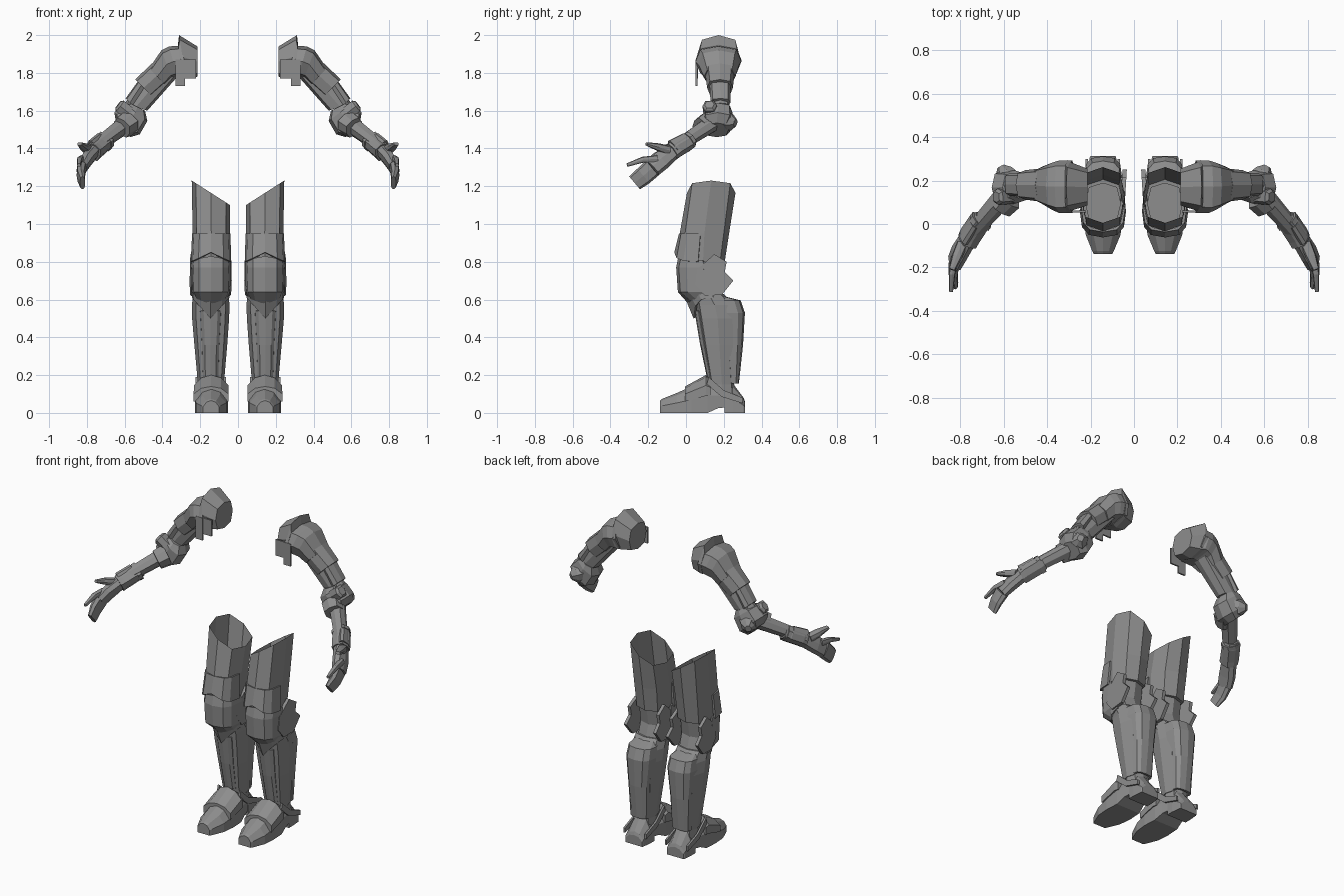
import bpy, bmesh, math
from mathutils import Vector as V

steel = bpy.data.materials.new("steel_grey")
steel.diffuse_color = (0.27, 0.27, 0.27, 1)

FULL = [i * 45 for i in range(8)]
FRONT = [180 + i * 30 for i in range(7)]
BACK = [i * 30 for i in range(7)]


def make(name, bm, thick=0):
    """Finish a part: outward normals, grey material, mirrored to the other side."""
    bmesh.ops.recalc_face_normals(bm, faces=bm.faces)
    me = bpy.data.meshes.new(name)
    bm.to_mesh(me)
    bm.free()
    me.materials.append(steel)
    ob = bpy.data.objects.new(name, me)
    bpy.context.collection.objects.link(ob)
    if thick:
        s = ob.modifiers.new("thickness", 'SOLIDIFY')
        s.thickness, s.offset = thick, -1
    ob.modifiers.new("other_side", 'MIRROR').use_mirror_merge = False
    return ob


def loft(name, rings, loop=True, cap=(1, 1), thick=0):
    """Skin a list of point rings."""
    bm = bmesh.new()
    vs = [[bm.verts.new(p) for p in r] for r in rings]
    n = len(vs[0])
    for a, b in zip(vs, vs[1:]):
        for i in range(n if loop else n - 1):
            j = (i + 1) % n
            bm.faces.new((a[i], a[j], b[j], b[i]))
    if loop and cap[0]:
        bm.faces.new(vs[0])
    if loop and cap[1]:
        bm.faces.new(vs[-1])
    return make(name, bm, thick)


def oval(c, u, v, angles=FULL, p=0.7):
    """Boxy oval around c with half axes u and v."""
    out = []
    for a in angles:
        co, si = math.cos(math.radians(a)), math.sin(math.radians(a))
        out.append(V(c) + V(u) * math.copysign(abs(co) ** p, co)
                   + V(v) * math.copysign(abs(si) ** p, si))
    return out


def leg_ring(z, x0, x1, y0, y1, dz=0, tilt=0, angles=FULL):
    """Level ring; dz lifts both sides, tilt lifts the outer side."""
    xm, hw = (x0 + x1) / 2, (x1 - x0) / 2
    pts = oval((xm, (y0 + y1) / 2, z), (hw, 0, 0), (0, (y1 - y0) / 2, 0), angles)
    for q in pts:
        k = (q.x - xm) / hw
        q.z += dz * abs(k) + tilt * k
    return pts


def leg(name, rows, angles=FULL, cap=(1, 1), thick=0):
    loft(name, [leg_ring(*r, angles=angles) for r in rows], angles is FULL, cap, thick)


def arm(name, rows, cap=(1, 1)):
    """Rows give top x,z, bottom x,z and the y range of each section."""
    rings = []
    for tx, tz, bx, bz, y0, y1 in rows:
        rings.append(oval(((tx + bx) / 2, (y0 + y1) / 2, (tz + bz) / 2),
                          (0, (y1 - y0) / 2, 0), ((tx - bx) / 2, 0, (tz - bz) / 2)))
    loft(name, rings, cap=cap)


def limb(name, rows, side=(1, 0, 0.3), angles=FULL):
    """Rows give a centre, the half width along side and the half width across."""
    d = (V(rows[-1][0]) - V(rows[0][0])).normalized()
    u = (V(side) - d * V(side).dot(d)).normalized()
    w = d.cross(u)
    loft(name, [oval(c, u * a, w * b, angles) for c, a, b in rows])


def plate(name, pts, x_of, t):
    """Side plate from a y,z outline, x given by a rule."""
    bm = bmesh.new()
    a = [bm.verts.new((x_of(y), y, z)) for y, z in pts]
    b = [bm.verts.new((x_of(y) + t, y, z)) for y, z in pts]
    bm.faces.new(a)
    bm.faces.new(b)
    for i in range(len(a)):
        j = (i + 1) % len(a)
        bm.faces.new((a[i], a[j], b[j], b[i]))
    make(name, bm)


# ---- legs ----
leg("thigh", [(1.165, .042, .245, .005, .262, 0, .065), (.95, .043, .24, -.033, .228),
              (.80, .05, .235, -.025, .205)], cap=(0, 1))
leg("thigh_lower_plate", [(.95, .04, .243, -.037, .19), (.85, .036, .25, -.062, .19, -.05)],
    FRONT, thick=.012)
leg("knee_joint", [(.82, .06, .225, 0, .19), (.70, .06, .225, .02, .17),
                   (.60, .06, .225, .05, .20)])
leg("knee_cap", [(.83, .042, .244, -.04, .22, -.02), (.77, .038, .248, -.052, .24),
                 (.64, .042, .244, -.043, .23), (.575, .06, .225, .015, .21, .03)],
    FRONT, thick=.012)
leg("knee_v_strap", [(.585, .05, .24, .005, .25, .09), (.50, .045, .245, .04, .25, .11)],
    FRONT, thick=.012)

# Winged plates on both sides of the knee
WING = [(.06, .76), (.15, .84), (.215, .80), (.205, .745), (.25, .70), (.19, .625),
        (.10, .62), (.05, .68)]
plate("knee_wing_outer", WING, lambda y: .222 + .06 * y, .02)
plate("knee_wing_inner", WING, lambda y: .068 - .06 * y, -.02)

leg("shin", [(.63, .05, .24, .04, .20), (.57, .045, .243, .05, .255),
             (.50, .047, .243, .06, .275), (.36, .057, .231, .085, .268),
             (.15, .075, .212, .125, .255)])
leg("shin_ridge_plate", [(.54, .085, .205, .045, .15), (.36, .095, .195, .075, .18),
                         (.19, .10, .19, .11, .20)], FRONT, thick=.01)
leg("calf_plate", [(.615, .08, .21, .17, .21), (.595, .06, .225, .11, .29),
                   (.53, .055, .23, .12, .312), (.36, .075, .215, .15, .302),
                   (.155, .085, .205, .20, .28)], BACK, thick=.015)


# ---- feet ----
def foot(name, rows):
    """Rows give y, x range, floor z and ridge z."""
    rings = []
    for y, x0, x1, b, t in rows:
        w, h = x1 - x0, t - b
        rings.append([V((x0 + w * i, y, b + h * k)) for i, k in
                      ((0, 0), (0, .5), (.22, .88), (.5, 1), (.78, .88), (1, .5), (1, 0))])
    loft(name, rings)


foot("foot", [(-.138, .10, .185, 0, .065), (-.125, .093, .192, 0, .075),
              (-.05, .062, .222, 0, .105), (.03, .053, .228, 0, .14),
              (.115, .058, .223, 0, .185), (.17, .07, .215, .025, .16),
              (.22, .08, .208, .03, .14)])
foot("heel", [(.205, .075, .21, 0, .14), (.245, .075, .21, 0, .16),
              (.305, .082, .205, 0, .08), (.312, .085, .20, 0, .06)])
foot("instep_plate", [(-.005, .05, .235, .06, .14), (.105, .05, .233, .09, .20),
                      (.13, .055, .228, .09, .18)])
leg("ankle", [(.22, .08, .208, .125, .25), (.09, .08, .208, .12, .26)])
plate("ankle_strap_outer", [(.12, .19), (.20, .12), (.30, .08), (.30, .05), (.19, .085),
                            (.11, .15)], lambda y: .212, .012)
plate("ankle_strap_inner", [(.12, .19), (.20, .12), (.30, .08), (.30, .05), (.19, .085),
                            (.11, .15)], lambda y: .076, -.012)

# ---- shoulders and upper arms ----
arm("shoulder_collar", [(.215, 1.94, .215, 1.78, .085, .255), (.312, 2.0, .275, 1.77, .06, .285),
                        (.318, 1.95, .30, 1.78, .05, .295)])
arm("shoulder_guard", [(.30, 1.945, .27, 1.79, .052, .293), (.365, 1.94, .32, 1.78, .05, .293),
                       (.405, 1.92, .35, 1.77, .065, .282), (.47, 1.825, .385, 1.735, .095, .262)])
arm("upper_arm_plate", [(.455, 1.85, .36, 1.76, .10, .258), (.545, 1.765, .455, 1.675, .112, .248),
                        (.535, 1.755, .46, 1.68, .12, .24)])
arm("upper_arm", [(.42, 1.86, .325, 1.775, .12, .24), (.60, 1.64, .48, 1.60, .135, .23)])
arm("upper_arm_outer_plate", [(.53, 1.755, .49, 1.72, .125, .235),
                              (.595, 1.665, .55, 1.62, .13, .235)])


def box(name, x0, x1, y0, y1, z0, z1):
    bm = bmesh.new()
    bmesh.ops.create_cube(bm, size=1)
    for v in bm.verts:
        v.co = V(((x0, x1)[v.co.x > 0], (y0, y1)[v.co.y > 0], (z0, z1)[v.co.z > 0]))
    make(name, bm)


box("chest_side_flap", .28, .33, .05, .06, 1.73, 1.87)
box("armpit_flap", .222, .285, .053, .063, 1.77, 1.87)

# ---- elbows ----
arm("elbow_guard", [(.572, 1.64, .492, 1.60, .12, .235), (.605, 1.64, .48, 1.545, .095, .245),
                    (.655, 1.59, .52, 1.475, .085, .25), (.645, 1.535, .57, 1.46, .10, .225)])
limb("elbow_disc", [((.575, .13, 1.585), .038, .038), ((.625, .125, 1.625), .038, .038),
                    ((.635, .124, 1.632), .025, .025)], side=(0, 1, 0), angles=range(0, 360, 60))
limb("elbow_point", [((.57, .19, 1.55), .055, .06), ((.60, .235, 1.54), .045, .045),
                     ((.615, .262, 1.535), .018, .02)])
limb("elbow_front_plate", [((.575, .12, 1.535), .06, .06), ((.615, .075, 1.51), .055, .05)])

# ---- forearms and cuffs ----
limb("forearm", [((.58, .15, 1.54), .045, .045), ((.745, -.04, 1.415), .035, .036)])
limb("cuff", [((.695, .03, 1.447), .038, .036), ((.715, .005, 1.43), .05, .045),
              ((.755, -.055, 1.395), .05, .047), ((.768, -.08, 1.38), .046, .05)])
limb("cuff_rim", [((.70, .02, 1.442), .054, .044), ((.712, .005, 1.432), .054, .046)])
limb("cuff_outer_plate", [((.735, .0, 1.455), .02, .03), ((.785, -.07, 1.41), .02, .04)])

# ---- hands ----
limb("palm", [((.765, -.07, 1.385), .035, .045), ((.805, -.135, 1.335), .033, .055),
              ((.827, -.18, 1.295), .028, .052)])
limb("fingers", [((.827, -.178, 1.297), .026, .052), ((.832, -.225, 1.255), .022, .05),
                 ((.823, -.272, 1.218), .014, .045)], side=(1, 0, 0))
limb("index_finger", [((.825, -.15, 1.345), .018, .02), ((.838, -.23, 1.34), .015, .016),
                      ((.842, -.312, 1.312), .009, .009)], side=(1, 0, 0))
limb("thumb", [((.79, -.09, 1.39), .026, .025), ((.815, -.15, 1.408), .024, .02),
               ((.838, -.21, 1.424), .014, .009)], side=(1, 0, 0))
